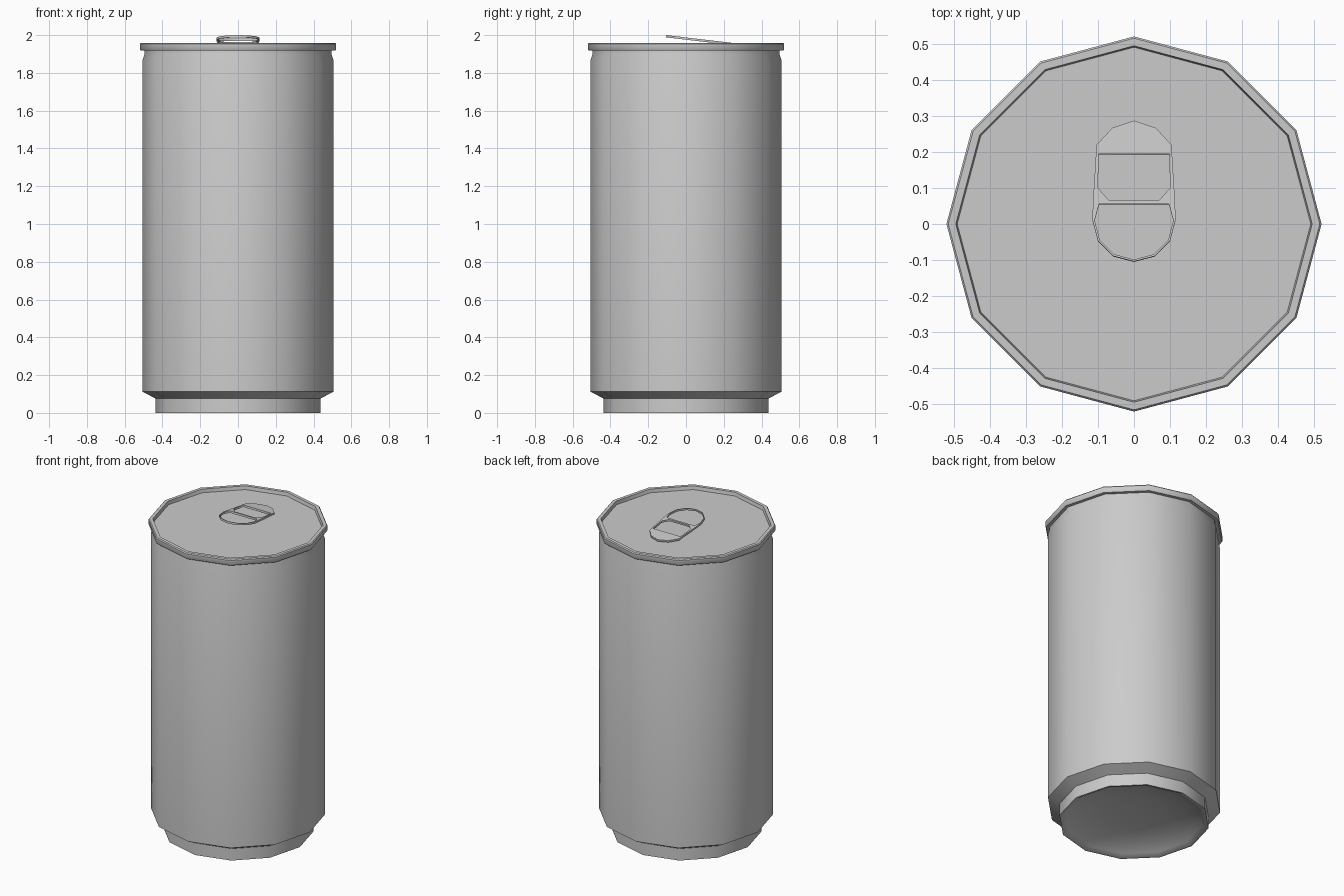
import bpy, bmesh, math

SIDES = 12

cube = bpy.data.objects.get("Cube")
if cube:
    bpy.data.objects.remove(cube, do_unlink=True)

# One bare metal colour
metal = bpy.data.materials.new("brushed grey metal")
metal.use_nodes = True
grey = (0.6, 0.6, 0.6, 1)
metal.diffuse_color = grey
metal.node_tree.nodes["Principled BSDF"].inputs["Base Color"].default_value = grey


def select_only(obj):
    bpy.ops.object.select_all(action='DESELECT')
    obj.select_set(True)
    bpy.context.view_layer.objects.active = obj


def lathe(name, profile, smooth=37):
    """Revolve (radius, height) points into a twelve-sided part."""
    bm = bmesh.new()
    verts = [bm.verts.new((r, 0, z)) for r, z in profile]
    edges = [bm.edges.new(pair) for pair in zip(verts, verts[1:])]
    bmesh.ops.spin(bm, geom=verts + edges, cent=(0, 0, 0), axis=(0, 0, 1),
                   angle=math.tau, steps=SIDES)
    bmesh.ops.remove_doubles(bm, verts=bm.verts, dist=0.0005)
    bmesh.ops.recalc_face_normals(bm, faces=bm.faces)
    mesh = bpy.data.meshes.new(name)
    bm.to_mesh(mesh)
    bm.free()
    obj = bpy.data.objects.new(name, mesh)
    bpy.context.collection.objects.link(obj)
    mesh.materials.append(metal)
    select_only(obj)
    bpy.ops.object.shade_smooth_by_angle(angle=math.radians(smooth))
    return obj


# Can wall with domed underside, foot, shoulder and neck, closed under the lid
lathe("can_body", [
    (0, 0.08), (0.2, 0.07), (0.33, 0.045), (0.4, 0.015), (0.425, 0),
    (0.437, 0), (0.437, 0.076), (0.505, 0.112), (0.505, 1.87),
    (0.495, 1.9), (0.495, 1.925), (0, 1.925)])

# Lid with raised rolled rim around a shallow recess
lathe("lid", [
    (0, 1.918), (0.495, 1.918), (0.515, 1.918), (0.52, 1.925),
    (0.52, 1.952), (0.515, 1.958), (0.494, 1.958), (0.49, 1.936), (0, 1.936)])


def mirrored(half):
    """Close a right-hand outline by mirroring it across x = 0."""
    return half + [(-x, y) for x, y in reversed(half) if x > 0]


# Pull tab: thin tilted plate with a finger hole and a second cut-out
outlines = [
    [(0, -0.105), (0.058, -0.09), (0.1, -0.047), (0.115, 0.01),
     (0.114, 0.055), (0.104, 0.22), (0.06, 0.268), (0, 0.288)],
    [(0, -0.1), (0.055, -0.085), (0.095, -0.045), (0.109, 0.01), (0.097, 0.055)],
    [(0.07, 0.066), (0.1, 0.1), (0.098, 0.195)],
]
curve = bpy.data.curves.new("pull_tab", 'CURVE')
curve.dimensions = '2D'
curve.fill_mode = 'BOTH'
curve.extrude = 0.006
for half in outlines:
    points = mirrored(half)
    spline = curve.splines.new('POLY')
    spline.points.add(len(points) - 1)
    for point, (x, y) in zip(spline.points, points):
        point.co = (x, y, 0, 1)
    spline.use_cyclic_u = True
curve.materials.append(metal)
tab = bpy.data.objects.new("pull_tab", curve)
bpy.context.collection.objects.link(tab)
tilt = math.atan(0.118)
tab.rotation_euler.x = -tilt
tab.location.z = 1.994 - 0.105 * math.sin(tilt)
select_only(tab)
bpy.ops.object.convert(target='MESH')
